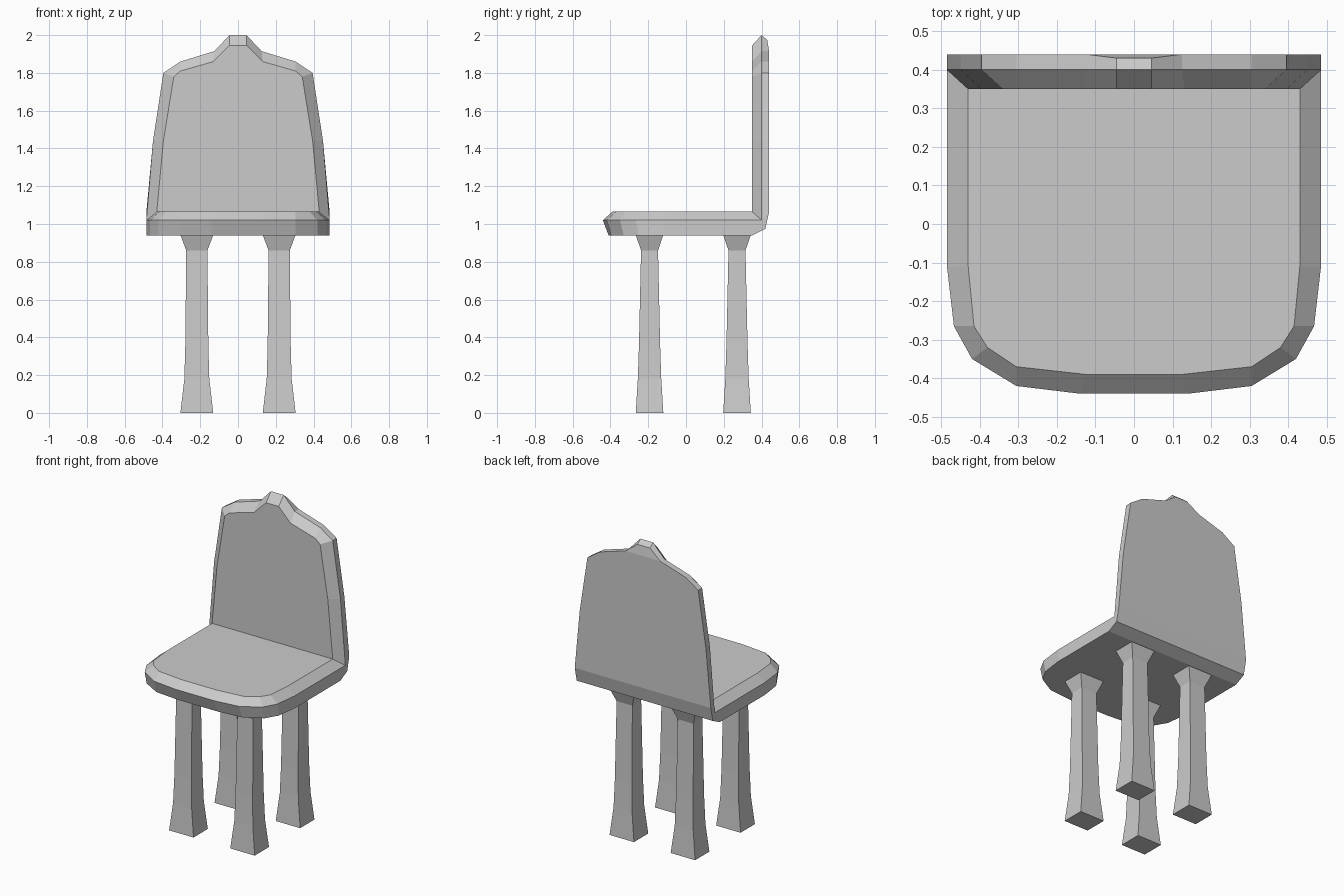
import bpy
import bmesh

default = bpy.data.objects.get("Cube")
if default:
    bpy.data.objects.remove(default, do_unlink=True)

grey = bpy.data.materials.new("plain grey")
grey.use_nodes = True
COLOUR = (0.6, 0.6, 0.6, 1)
grey.diffuse_color = COLOUR
grey.node_tree.nodes["Principled BSDF"].inputs["Base Color"].default_value = COLOUR


def finish(name, bm):
    bmesh.ops.remove_doubles(bm, verts=bm.verts, dist=0.0005)
    bmesh.ops.recalc_face_normals(bm, faces=bm.faces)
    mesh = bpy.data.meshes.new(name)
    bm.to_mesh(mesh)
    bm.free()
    mesh.materials.append(grey)
    obj = bpy.data.objects.new(name, mesh)
    bpy.context.collection.objects.link(obj)
    return obj


def mirrored(bm, half):
    """Open loop of vertices: the +x half followed by its mirror image."""
    points = half + [(-x, y, z) for x, y, z in reversed(half)]
    return [bm.verts.new(p) for p in points]


def strip(bm, a, b):
    for i in range(len(a) - 1):
        bm.faces.new((a[i], a[i + 1], b[i + 1], b[i]))


# Seat outlines, from the back corner round to the middle of the front
seat_top = [(.43, .35), (.43, -.11), (.415, -.265), (.38, -.32), (.305, -.37), (.125, -.39)]
seat_rim = [(.485, .40), (.485, -.11), (.467, -.265), (.42, -.35), (.305, -.42), (.14, -.44)]
seat_base = [(.485, .35), (.485, -.11), (.467, -.25), (.42, -.33), (.305, -.395), (.14, -.41)]

# Backrest outlines, from the lower corner up to the crest
back_front = [(.43, 1.065), (.395, 1.44), (.34, 1.78), (.305, 1.81), (.13, 1.86), (.045, 1.945)]
back_rim = [(.485, 1.02), (.45, 1.44), (.395, 1.80), (.305, 1.86), (.125, 1.915), (.045, 2.0)]
back_rear = [(.485, 1.065)] + back_rim[1:-1] + [(.045, 1.975)]

# Seat and backrest share one continuous bevelled shell
bm = bmesh.new()
top, rim, base = [mirrored(bm, [(x, y, z) for x, y in ring])
                  for ring, z in ((seat_top, 1.065), (seat_rim, 1.02), (seat_base, .94))]
front, edge = [mirrored(bm, [(x, y, z) for x, z in ring])
               for ring, y in ((back_front, .35), (back_rim, .40))]
rear = mirrored(bm, [(x, .43 if z > 1.95 else .44, z) for x, z in back_rear])
heel = mirrored(bm, [(.485, .42, .975)])

for a, b in ((top, rim), (rim, base), (front, edge), (edge, rear)):
    strip(bm, a, b)
for panel in (top, base, front):
    bm.faces.new(panel)
for ring in (front, edge, rear):
    bm.faces.new((ring[5], ring[6], ring[7], ring[4])) if ring is rear else None
for i in range(4):
    bm.faces.new((rear[i], rear[i + 1], rear[-2 - i], rear[-1 - i]))

# Lower rear bevel and the triangular cheeks closing each side
bm.faces.new((base[0], heel[0], heel[1], base[-1]))
bm.faces.new((heel[0], rear[0], rear[-1], heel[1]))
for i in (0, -1):
    bm.faces.new((rim[i], base[i], heel[i]))
    bm.faces.new((rim[i], heel[i], rear[i]))
# Crest closing strips
finish("seat_and_backrest", bm)


# Legs: square posts flaring at the foot and under the seat
LEG_RINGS = [(0, .087, .073), (.18, .066, .062), (.36, .061, .056),
             (.86, .056, .045), (.942, .087, .073)]


def leg(name, cx, cy):
    bm = bmesh.new()
    rings = [[bm.verts.new((cx + sx * hx, cy + sy * hy, z))
              for sx, sy in ((-1, -1), (1, -1), (1, 1), (-1, 1))]
             for z, hx, hy in LEG_RINGS]
    for a, b in zip(rings, rings[1:]):
        strip(bm, a + a[:1], b + b[:1])
    bm.faces.new(rings[0])
    bm.faces.new(rings[-1])
    finish(name, bm)


for side, x in (("left", .218), ("right", -.218)):
    leg("front_leg_" + side, x, -.193)
    leg("back_leg_" + side, x, .27)
